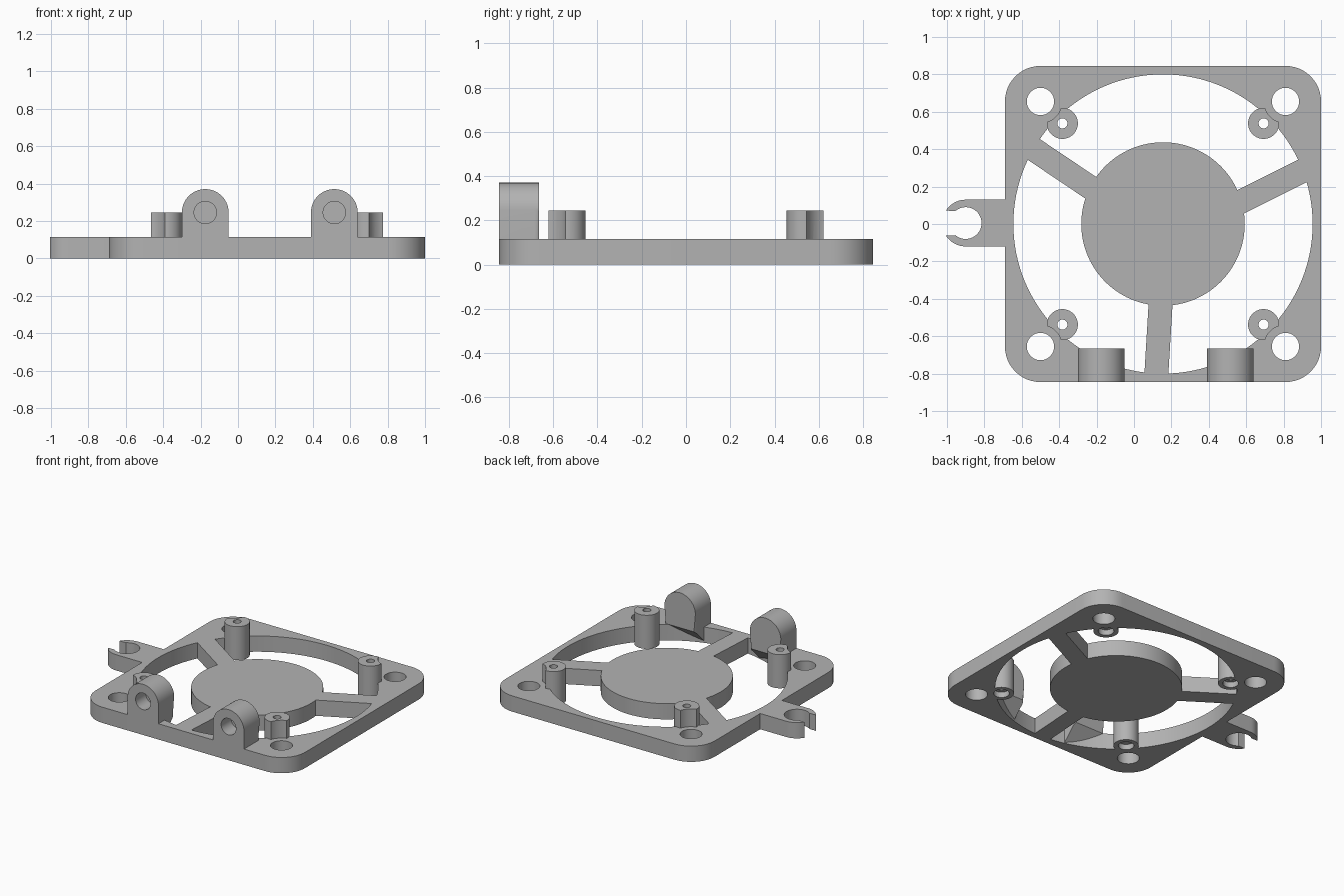
import bpy, bmesh, math
from mathutils import Matrix, Vector

if "Cube" in bpy.data.objects:
    bpy.data.objects.remove(bpy.data.objects["Cube"], do_unlink=True)

CX, HALF, T = 0.155, 0.845, 0.115      # frame centre, half width, thickness

grey = bpy.data.materials.new("plain grey")
grey.use_nodes = True
COLOUR = (0.45, 0.45, 0.45, 1)
grey.diffuse_color = COLOUR
grey.node_tree.nodes["Principled BSDF"].inputs["Base Color"].default_value = COLOUR


def arc(cx, cy, r, a0, a1, n):
    return [(cx + r * math.cos(math.radians(a0 + (a1 - a0) * i / n)),
             cy + r * math.sin(math.radians(a0 + (a1 - a0) * i / n))) for i in range(n + 1)]


def prism(name, pts, h0, h1, fillet=None, upright=False, slope=None):
    """Extrude a profile from h0 to h1, rounding the rim at height `fillet`.
    Upright prisms run along -y; slope is a point and normal to trim with."""
    bm = bmesh.new()
    low = [bm.verts.new((x, y, h0)) for x, y in pts]
    high = [bm.verts.new((x, y, h1)) for x, y in pts]
    bm.faces.new(low[::-1])
    bm.faces.new(high)
    for i in range(len(pts)):
        j = (i + 1) % len(pts)
        bm.faces.new((low[i], low[j], high[j], high[i]))
    if fillet is not None:
        rim = [e for e in bm.edges if all(abs(v.co.z - fillet) < 1e-5 for v in e.verts)]
        bmesh.ops.bevel(bm, geom=rim, offset=0.02, segments=4, profile=0.5, affect='EDGES')
    if upright:
        bm.transform(Matrix.Rotation(math.pi / 2, 4, 'X'))
    if slope:
        bmesh.ops.bisect_plane(bm, geom=bm.verts[:] + bm.edges[:] + bm.faces[:],
                               plane_co=slope[0], plane_no=slope[1], clear_outer=True)
        bmesh.ops.holes_fill(bm, edges=[e for e in bm.edges if e.is_boundary], sides=0)
    bmesh.ops.recalc_face_normals(bm, faces=bm.faces[:])
    mesh = bpy.data.meshes.new(name)
    bm.to_mesh(mesh)
    bm.free()
    mesh.materials.append(grey)
    ob = bpy.data.objects.new(name, mesh)
    bpy.context.collection.objects.link(ob)
    return ob


def disc(name, x, y, r, h0, h1, n=48, **kw):
    return prism(name, arc(x, y, r, 0, 360, n)[:-1], h0, h1, **kw)


def combine(ob, other, operation):
    """Apply a boolean and discard the second object."""
    mod = ob.modifiers.new("join", 'BOOLEAN')
    mod.operation, mod.solver, mod.object = operation, 'EXACT', other
    bpy.context.view_layer.objects.active = ob
    bpy.ops.object.modifier_apply(modifier=mod.name)
    bpy.data.objects.remove(other, do_unlink=True)


# Square frame with rounded corners and a large round opening
c = HALF - 0.19
outline = []
for sx, sy, a in ((1, 1, 0), (-1, 1, 90), (-1, -1, 180), (1, -1, 270)):
    outline += arc(CX + sx * c, sy * c, 0.19, a, a + 90, 12)
frame = prism("fan_mount_frame", outline, 0, T, fillet=T)
combine(frame, disc("opening", CX, 0, 0.8, -0.1, 0.5, 128), 'DIFFERENCE')

# Hub disc and three spokes
combine(frame, disc("hub", CX, 0, 0.437, 0, T, 96), 'UNION')
for a, b in (((0.57, 0.118), (0.90, 0.283)), ((-0.23, 0.193), (-0.535, 0.398)),
             ((0.142, -0.43), (0.12, -0.795))):
    a, b = Vector(a), Vector(b)
    d = (b - a).normalized()
    n = Vector((-d.y, d.x)) * 0.064
    a, b = a - d * 0.08, b + d * 0.035
    combine(frame, prism("spoke", [a - n, b - n, b + n, a + n], 0, T), 'UNION')

# Open cable hook on the right side
hx, hy = -0.9, 0.005
hook = ([(-0.66, hy + 0.125)] + arc(hx, hy, 0.125, 90, 148, 10)
        + arc(hx, hy, 0.085, 130, -130, 32) + arc(hx, hy, 0.125, 212, 270, 10)
        + [(-0.66, hy - 0.125)])
combine(frame, prism("cable_hook", hook, 0, T), 'UNION')

# Screw posts, scooped above the frame to clear the corner bolts
corners = [(sx, sy) for sx in (-1, 1) for sy in (-1, 1)]
for sx, sy in corners:
    post = disc("post", CX + sx * 0.538, sy * 0.538, 0.083, 0, 0.245)
    combine(post, disc("scoop", CX + sx * c, sy * c, 0.115, T, 0.4), 'DIFFERENCE')
    combine(frame, post, 'UNION')

# Hinge ears with a sloped underside and a blind pin hole
for x in (-0.175, 0.515):
    profile = [(x - 0.125, 0), (x + 0.125, 0)] + arc(x, 0.245, 0.125, 0, 180, 28)
    ear = prism("hinge_ear", profile, 0.665, HALF, fillet=0.665, upright=True,
                slope=((0, -0.78, 0), (0, 1, -1)))
    combine(ear, disc("pin_hole", x, 0.245, 0.06, 0.73, 0.95, 36, upright=True), 'DIFFERENCE')
    combine(frame, ear, 'UNION')

# Corner bolt holes, post screw holes and their recesses underneath
for sx, sy in corners:
    combine(frame, disc("bolt_hole", CX + sx * c, sy * c, 0.073, -0.1, 0.5), 'DIFFERENCE')
    px, py = CX + sx * 0.538, sy * 0.538
    combine(frame, disc("screw_hole", px, py, 0.027, -0.1, 0.5, 24), 'DIFFERENCE')
    combine(frame, disc("recess", px, py, 0.052, -0.1, 0.04, 32), 'DIFFERENCE')

# Smooth curved walls, keep the hard edges
bpy.ops.object.select_all(action='DESELECT')
frame.select_set(True)
bpy.context.view_layer.objects.active = frame
bpy.ops.object.shade_smooth_by_angle(angle=math.radians(30))
